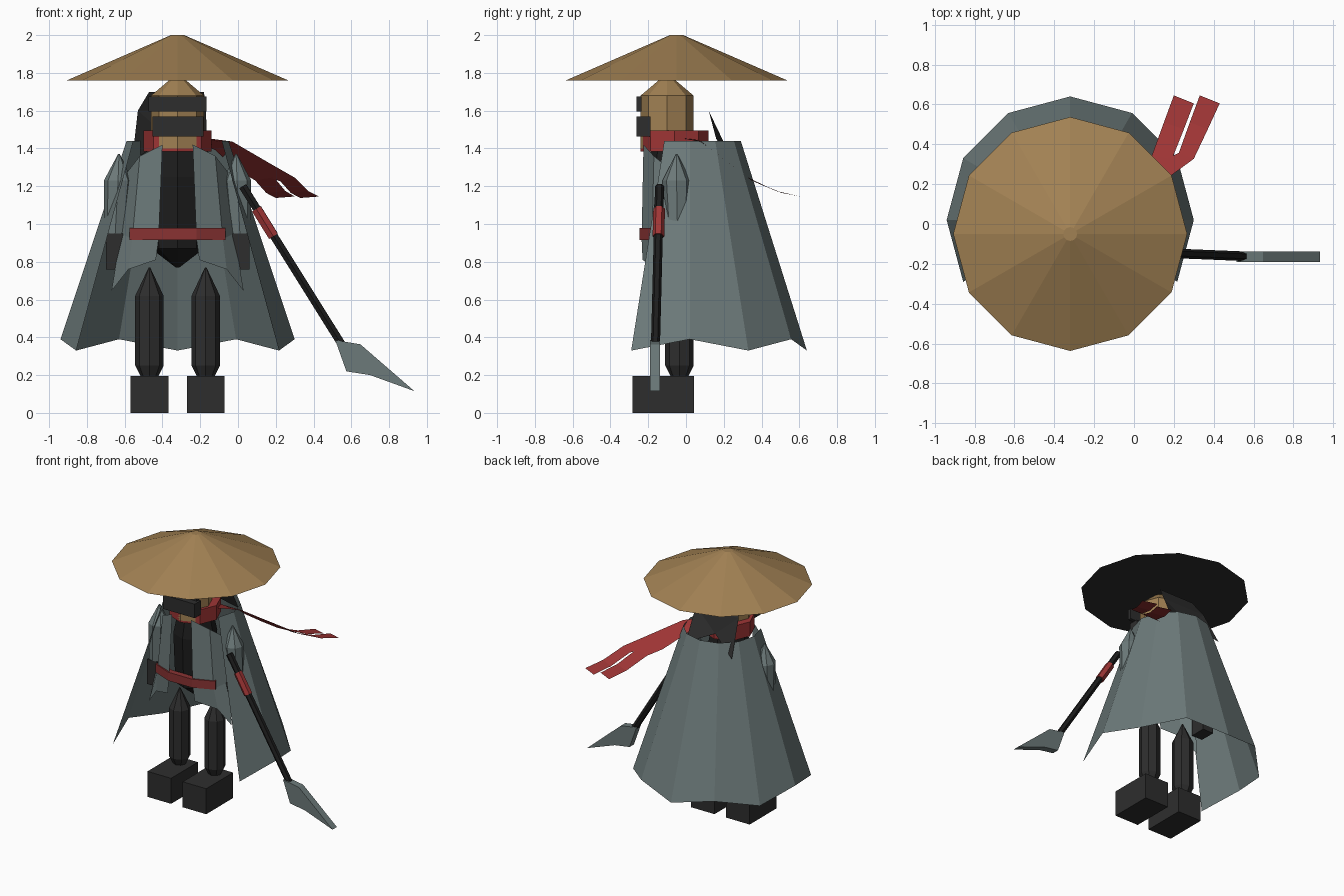
import bpy, bmesh, math
from mathutils import Vector

if "Cube" in bpy.data.objects:
    bpy.data.objects.remove(bpy.data.objects["Cube"])

CX = -0.32  # body centre line


def material(name, rgb):
    m = bpy.data.materials.new(name)
    m.diffuse_color = (*[(c / 255) ** 2.2 for c in rgb], 1)
    m.use_nodes = True
    m.node_tree.nodes["Principled BSDF"].inputs["Base Color"].default_value = m.diffuse_color
    return m


STRAW = material("straw", (160, 128, 84))
SLATE = material("slate grey", (108, 121, 121))
DARK = material("charcoal", (49, 49, 49))
BLACK = material("black", (34, 34, 34))
RED = material("red", (157, 56, 56))
MAROON = material("muted red", (136, 54, 54))


def mesh(name, verts, faces, *mats):
    bm = bmesh.new()
    vs = [bm.verts.new(v) for v in verts]
    for f in faces:
        bm.faces.new([vs[i] for i in f])
    bmesh.ops.recalc_face_normals(bm, faces=bm.faces)
    me = bpy.data.meshes.new(name)
    bm.to_mesh(me)
    bm.free()
    ob = bpy.data.objects.new(name, me)
    bpy.context.collection.objects.link(ob)
    for m in mats:
        me.materials.append(m)
    return ob


def lathe(name, rings, n, *mats):
    """Stack of n-sided rings, each (x, y, z, radius), capped at both ends."""
    verts = [(x + r * math.cos(math.tau * k / n), y + r * math.sin(math.tau * k / n), z)
             for x, y, z, r in rings for k in range(n)]
    faces = [(i * n + k, i * n + (k + 1) % n, (i + 1) * n + (k + 1) % n, (i + 1) * n + k)
             for i in range(len(rings) - 1) for k in range(n)]
    faces += [tuple(range(n)), tuple(range(len(verts) - n, len(verts)))]
    return mesh(name, verts, faces, *mats)


def prism(name, outline, axis, lo, hi, mat):
    """Outline extruded along y (axis 1) or z (axis 2)."""
    def place(a, b, d):
        return (a, d, b) if axis == 1 else (a, b, d)
    n = len(outline)
    verts = [place(a, b, d) for d in (lo, hi) for a, b in outline]
    faces = [(k, (k + 1) % n, n + (k + 1) % n, n + k) for k in range(n)]
    return mesh(name, verts, faces + [tuple(range(n)), tuple(range(n, 2 * n))], mat)


def box(name, x0, x1, y0, y1, z0, z1, mat):
    return prism(name, [(x0, y0), (x1, y0), (x1, y1), (x0, y1)], 2, z0, z1, mat)


def rod(name, a, b, r, n, mat):
    a, b = Vector(a), Vector(b)
    ob = lathe(name, [(0, 0, 0, r), (0, 0, (b - a).length, r)], n, mat)
    ob.location = a
    ob.rotation_euler = (b - a).to_track_quat('Z', 'Y').to_euler()
    return ob


# Straw hat with dark underside
hat = lathe("straw_hat", [(CX, -0.05, 1.76, 0.587), (CX, -0.05, 2.0, 0.035)], 12, STRAW, DARK)
for p in hat.data.polygons:
    p.material_index = int(p.normal.z < -0.9)

# Head, headband, face mask
lathe("head", [(CX, -0.1, 1.4, 0.14), (CX, -0.1, 1.68, 0.14), (CX, -0.1, 1.79, 0.01)], 8, STRAW)
box("headband", -0.473, -0.167, -0.262, -0.235, 1.595, 1.675, DARK)
box("face_mask", -0.452, -0.183, -0.262, -0.188, 1.463, 1.57, DARK)

# Swallow-tailed cloth behind the head
mesh("head_cloth",
     [(-0.47, 0.066, 1.70), (-0.18, 0.066, 1.70), (-0.53, 0.12, 1.6), (-0.17, 0.12, 1.6),
      (-0.36, 0.16, 1.45), (-0.56, 0.245, 1.34), (-0.16, 0.235, 1.36)],
     [(0, 1, 3, 2), (2, 3, 4), (2, 4, 5), (3, 6, 4)], DARK)

# Scarf and its two trailing tails
lathe("scarf", [(CX, -0.06, 1.385, 0.18), (CX, -0.06, 1.495, 0.18)], 8, RED)


def drape(y):
    pts = [(-0.1, 1.46), (0.066, 1.447), (0.15, 1.383), (0.347, 1.23), (0.495, 1.167), (0.66, 1.135)]
    for (y0, z0), (y1, z1) in zip(pts, pts[1:]):
        if y <= y1:
            return z0 + (z1 - z0) * (y - y0) / (y1 - y0)


TAILS = {
    "scarf_tail_inner": ([(-0.24, 0.06), (-0.12, 0.14), (0.0, 0.28), (0.09, 0.345), (0.15, 0.51), (0.2, 0.645)],
                         [(-0.18, 0.0), (-0.06, 0.09), (0.07, 0.24), (0.19, 0.325), (0.25, 0.475), (0.3, 0.605)]),
    "scarf_tail_outer": ([(-0.22, 0.04), (-0.08, 0.13), (0.145, 0.317), (0.225, 0.357), (0.28, 0.51), (0.33, 0.645)],
                         [(-0.16, -0.02), (-0.03, 0.08), (0.19, 0.246), (0.3, 0.327), (0.37, 0.475), (0.43, 0.605)]),
}
for name, (left, right) in TAILS.items():
    n = len(left)
    mesh(name, [(x, y, drape(y)) for x, y in left + right],
         [(k, k + 1, n + k + 1, n + k) for k in range(n - 1)], RED)

# Cloak: open-fronted flared sheet with zigzag hem
ks = range(-1, 8)
cloak = []
for top in (False, True):
    for k in ks:
        a = math.radians(30 * k)
        r = 0.27 if top else 0.62
        z = 1.44 if top else (0.33 if k % 2 else 0.39)
        cloak.append((CX + r * math.cos(a), 0.02 + r * math.sin(a), z))
mesh("cloak", cloak, [(i, i + 1, i + 10, i + 9) for i in range(8)], SLATE)

# Torso tapering to a point under the belt
lathe("torso", [(CX, -0.06, 0.77, 0.01), (CX, -0.06, 0.87, 0.14), (CX, -0.06, 1.25, 0.155),
                (CX, -0.06, 1.42, 0.12)], 8, BLACK)

for side, s in (("left", -1), ("right", 1)):
    # Coat panel: front edge and outer wing
    panel = [(0.08, -0.225, 1.42), (0.10, -0.235, 0.92), (0.115, -0.23, 0.81), (0.20, -0.17, 1.36),
             (0.24, -0.18, 0.92), (0.26, -0.16, 0.76), (0.27, -0.06, 1.27), (0.30, -0.08, 0.95),
             (0.35, -0.12, 0.645)]
    mesh(side + "_coat_panel", [(CX + s * x, y, z) for x, y, z in panel],
         [(0, 1, 4, 3), (1, 2, 5, 4), (3, 4, 7, 6), (4, 5, 8, 7)], SLATE)
    # Spindle-shaped arm and dark hand
    lathe(side + "_arm", [(CX + s * 0.31, -0.05, 1.37, 0.005), (CX + s * 0.315, -0.05, 1.23, 0.075),
                          (CX + s * 0.33, -0.045, 0.95, 0.06)], 8, SLATE)
    box(side + "_hand", CX + s * 0.335 - 0.045, CX + s * 0.335 + 0.045, -0.1, 0.02, 0.76, 0.95, DARK)
    # Leg and boot
    lx = CX + s * 0.149
    lathe(side + "_leg", [(lx, -0.035, 0.19, 0.045), (lx, -0.035, 0.25, 0.075),
                          (lx, -0.035, 0.62, 0.075), (lx, -0.035, 0.77, 0.004)], 8, DARK)
    box(side + "_boot", lx - 0.1, lx + 0.1, -0.283, 0.042, 0, 0.195, DARK)

# Belt: front strip with angled ends
prism("belt", [(-0.574, -0.18), (-0.42, -0.245), (-0.22, -0.245), (-0.066, -0.18),
               (-0.08, -0.14), (-0.22, -0.2), (-0.42, -0.2), (-0.56, -0.14)], 2, 0.915, 0.98, MAROON)

# Polearm: shaft, grip, blade
rod("polearm_shaft", (0.025, -0.14, 1.2), (0.56, -0.162, 0.345), 0.024, 6, BLACK)
rod("polearm_grip", (0.098, -0.142, 1.08), (0.188, -0.146, 0.935), 0.031, 6, RED)
prism("polearm_blade", [(0.515, 0.385), (0.648, 0.363), (0.934, 0.115), (0.70, 0.2), (0.574, 0.22)],
      1, -0.19, -0.137, SLATE)
